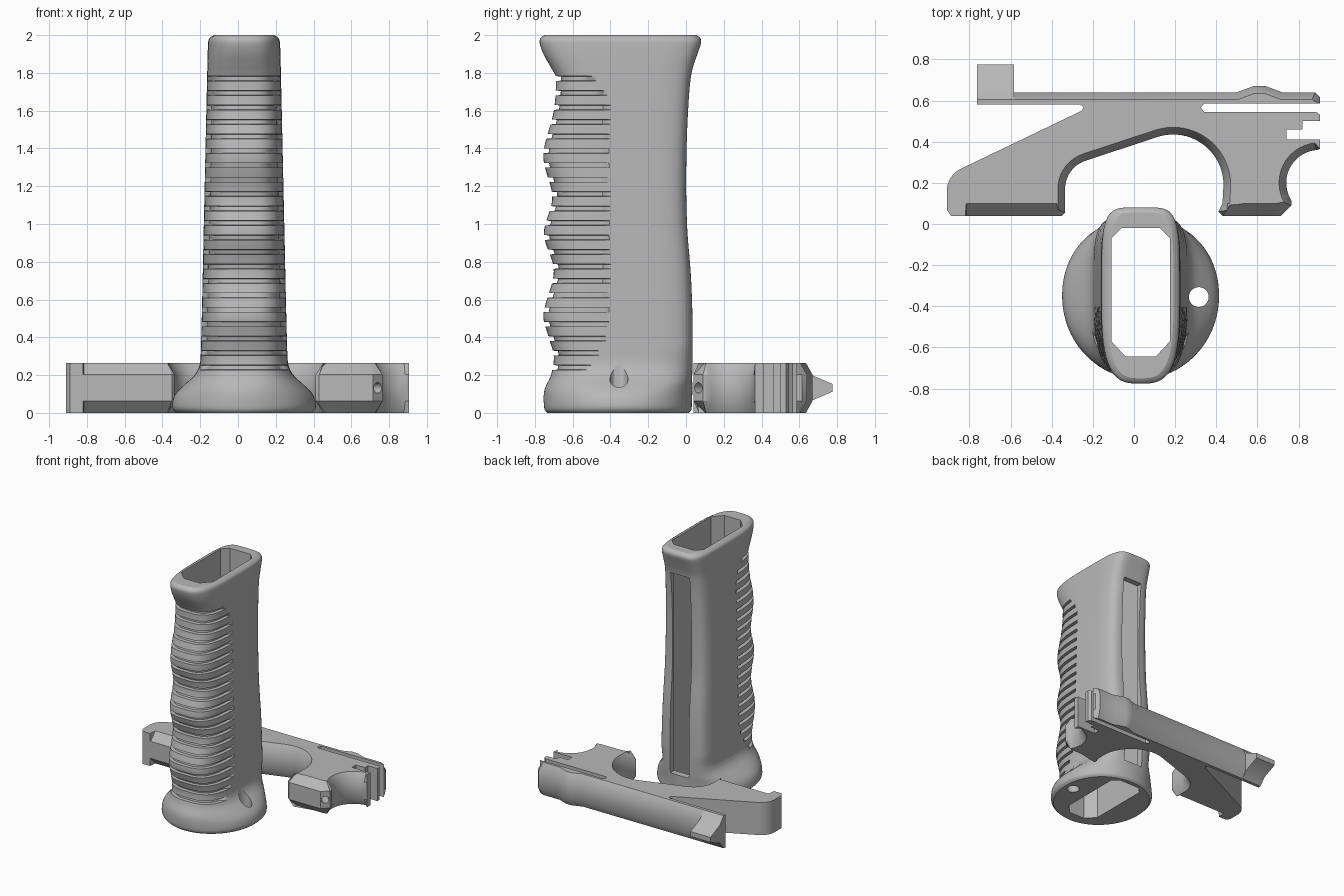
import bpy, bmesh, math
from mathutils import Vector, Matrix

if "Cube" in bpy.data.objects:
    bpy.data.objects.remove(bpy.data.objects["Cube"], do_unlink=True)

grey = bpy.data.materials.new("plain grey")
grey.use_nodes = True
grey.diffuse_color = (0.48, 0.48, 0.48, 1)
grey.node_tree.nodes["Principled BSDF"].inputs["Base Color"].default_value = (0.48, 0.48, 0.48, 1)


def make_object(name, bm):
    bmesh.ops.recalc_face_normals(bm, faces=bm.faces[:])
    mesh = bpy.data.meshes.new(name)
    bm.to_mesh(mesh)
    bm.free()
    mesh.materials.append(grey)
    obj = bpy.data.objects.new(name, mesh)
    bpy.context.collection.objects.link(obj)
    return obj


def loft(name, rings):
    """Skin a stack of equal-length closed rings and cap both ends."""
    bm = bmesh.new()
    rows = [[bm.verts.new(p) for p in ring] for ring in rings]
    n = len(rows[0])
    for low, high in zip(rows, rows[1:]):
        for i in range(n):
            j = (i + 1) % n
            bm.faces.new((low[i], low[j], high[j], high[i]))
    bm.faces.new(rows[0][::-1])
    bm.faces.new(rows[-1])
    return make_object(name, bm)


def prism(name, outline, low, high):
    return loft(name, [[(x, y, z) for x, y in outline] for z in (low, high)])


def cylinder(name, centre, axis, radius, length):
    bm = bmesh.new()
    turn = Vector((0, 0, 1)).rotation_difference(Vector(axis)).to_matrix().to_4x4()
    bmesh.ops.create_cone(bm, cap_ends=True, segments=40, radius1=radius, radius2=radius,
                          depth=length, matrix=Matrix.Translation(centre) @ turn)
    return make_object(name, bm)


def activate(obj):
    bpy.ops.object.select_all(action='DESELECT')
    obj.select_set(True)
    bpy.context.view_layer.objects.active = obj


def cut(obj, cutter):
    cutter.hide_render = True
    activate(obj)
    mod = obj.modifiers.new("cut", 'BOOLEAN')
    mod.operation = 'DIFFERENCE'
    mod.solver = 'EXACT'
    mod.object = cutter
    bpy.ops.object.modifier_apply(modifier=mod.name)
    bpy.data.objects.remove(cutter, do_unlink=True)


def finish(obj, angle=30):
    activate(obj)
    bpy.ops.object.shade_smooth_by_angle(angle=math.radians(angle))


def curve_at(knots, z):
    """Smooth interpolation through (z, value) knots."""
    z = min(max(z, knots[0][0]), knots[-1][0])
    k = 0
    while k < len(knots) - 2 and z > knots[k + 1][0]:
        k += 1

    def slope(i):
        a, b = knots[max(i - 1, 0)], knots[min(i + 1, len(knots) - 1)]
        return (b[1] - a[1]) / (b[0] - a[0])
    (z0, v0), (z1, v1) = knots[k], knots[k + 1]
    h = z1 - z0
    t = (z - z0) / h
    return (v0 * (1 + 2 * t) * (1 - t) ** 2 + slope(k) * h * t * (1 - t) ** 2
            + v1 * t * t * (3 - 2 * t) + slope(k + 1) * h * t * t * (t - 1))


# Grip: half width, front and back profiles over height
WIDTH = [(0, .36), (.02, .378), (.05, .38), (.1, .363), (.15, .315), (.2, .262), (.25, .236),
         (.32, .229), (1, .213), (1.8, .195), (1.96, .19), (1.985, .182), (2, .16)]
FRONT = [(0, -.735), (.02, -.75), (.12, -.75), (.2, -.715), (.3, -.7), (.41, -.73), (.52, -.755),
         (.75, -.7), (.95, -.752), (1.14, -.708), (1.36, -.755), (1.6, -.7), (1.78, -.69),
         (1.82, -.71), (1.9, -.755), (1.96, -.775), (1.985, -.77), (2, -.75)]
BACK = [(0, .015), (.02, .03), (.4, .036), (.7, .028), (1, .006), (1.3, .002), (1.6, .012),
        (1.8, .03), (1.9, .06), (1.96, .08), (1.985, .075), (2, .055)]
ROUND_FRONT = [(0, 2), (.12, 2.1), (.25, 3), (.35, 3.2)]
ROUND_BACK = [(0, 2.1), (.12, 2.3), (.25, 4), (.35, 5)]
CX, CY = .032, -.35


def grip_ring(z, depth, count=112):
    width, front, back = (curve_at(t, z) for t in (WIDTH, FRONT, BACK))
    groove_end = -.41 - .08 * max(0, (z - 1.6) / .17) ** 2 - .12 * max(0, (.5 - z) / .26) ** 2
    ring = []
    for i in range(count):
        a = math.tau * (i + .5) / count
        u, v = math.cos(a), math.sin(a)
        n = curve_at(ROUND_BACK if v > 0 else ROUND_FRONT, z)
        length = back - CY if v > 0 else CY - front
        r = (abs(u) ** n + abs(v) ** n) ** (-1 / n)
        u, v = u * r, v * r
        p = Vector((CX + u * width, CY + v * length))
        normal = Vector((math.copysign(abs(u) ** (n - 1), u) / width,
                         math.copysign(abs(v) ** (n - 1), v) / length)).normalized()
        p -= normal * depth * min(1, max(0, (groove_end - p.y) / .03))
        ring.append((p.x, p.y, z))
    return ring


levels = [(z / 100, 0) for z in (0, .7, 1.3, 2, 3.5, 5, 7, 9, 11, 13, 15, 17, 19, 21)]
PITCH = .0765
for k in range(21):
    g = .24 + k * PITCH
    levels += [(g - .013, 0), (g - .011, .027), (g + .011, .027), (g + .013, 0),
               (g + PITCH / 2 - .01, 0), (g + PITCH / 2 + .01, 0)]
levels += [(1.84 + .02 * k, 0) for k in range(6)]
levels += [(z, 0) for z in (1.955, 1.965, 1.975, 1.983, 1.99, 1.996, 2)]
grip = loft("ribbed_grip", [grip_ring(z, d) for z, d in levels])

# Grip openings: hollow core, rear window, hole in the foot flange
hollow = [(-.11, -.57), (-.04, -.645), (.105, -.645), (.175, -.57),
          (.175, -.07), (.125, -.02), (-.06, -.02), (-.11, -.07)]
cut(grip, prism("hollow_cutter", hollow, -.1, 2.1))
window = [(-.05, -.06), (.12, -.06), (.12, .2), (-.05, .2)]
cut(grip, prism("window_cutter", window, .16, 1.79))
cut(grip, cylinder("flange_hole_cutter", (.315, -.355, .12), (0, 0, 1), .048, .44))
finish(grip)


# Bracket: outline in plan, each run with its own edge chamfer
def arc(cx, cy, r, start, end, steps):
    angles = [math.radians(start + (end - start) * i / steps) for i in range(steps + 1)]
    return [(cx + r * math.cos(a), cy + r * math.sin(a)) for a in angles]


runs = [
    (0, [(-.91, .07), (-.89, .04), (-.82, .04)]),
    (.06, [(-.815, .04), (-.35, .04)]),
    (.035, [(-.335, .055)] + arc(-.19, .17, .145, 180, 107, 10)
     + arc(.19, .19, .245, 107, 0, 20) + [(.43, .1), (.41, .06)]),
    (.06, [(.43, .04), (.715, .04)]),
    (.04, [(.765, .09)]),
    (.035, arc(.9, .2, .16, 212, 95, 14)),
    (0, [(.905, .365), (.905, .41), (.74, .41), (.74, .46), (.82, .46), (.82, .5), (.905, .5),
         (.905, .53), (.885, .545), (.34, .545), (.325, .565), (.34, .585), (.905, .585)]),
    (.035, [(.905, .615), (.88, .64), (.72, .64), (.64, .67), (.58, .67), (.5, .64), (-.76, .64)]),
    (0, [(-.76, .58), (-.26, .58), (-.245, .567), (-.255, .55)] + arc(-.79, .16, .12, 117, 180, 8)),
]
outline = [(Vector(p), inset) for inset, points in runs for p in points]
inner = []
for i, (p, inset) in enumerate(outline):
    before = (p - outline[i - 1][0]).normalized()
    after = (outline[(i + 1) % len(outline)][0] - p).normalized()
    n1, n2 = Vector((-before.y, before.x)), Vector((-after.y, after.x))
    mid = (n1 + n2).normalized()
    inner.append(p + mid * inset * min(1.4, 1 / max(.1, mid.dot(n1))))
outer = [p for p, inset in outline]
HEIGHT, CHAMFER = .265, .063
bracket = loft("bracket_arm", [[(p.x, p.y, z) for p in ring] for ring, z in (
    (inner, 0), (outer, CHAMFER), (outer, HEIGHT - CHAMFER), (inner, HEIGHT))])
cut(bracket, cylinder("pin_hole_cutter", (.735, .07, HEIGHT / 2), (1, -1, 0), .028, .2))
finish(bracket)

# Wedge-shaped catch at the end of the rear bar
half = [(.58, 0), (.605, 0), (.655, .06), (.775, .112)]
profile = half + [(y, HEIGHT - z) for y, z in reversed(half)]
catch = loft("end_catch", [[(x, y, z) for y, z in profile] for x in (-.763, -.583)])
finish(catch)
